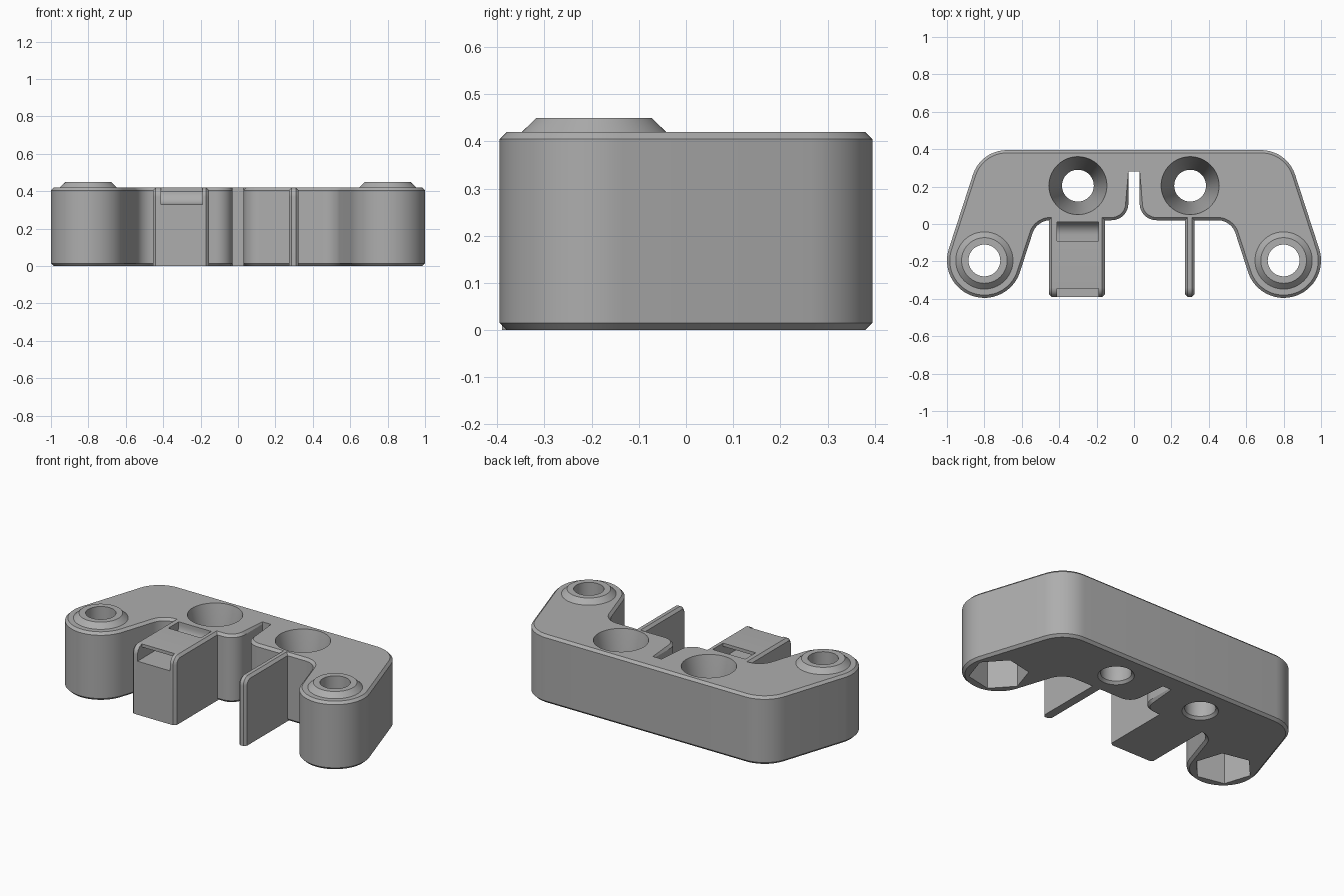
import bpy, bmesh
from math import sin, cos, tan, pi, radians
from mathutils import Vector, Matrix

cube = bpy.data.objects.get("Cube")
if cube:
    bpy.data.objects.remove(cube)

grey = bpy.data.materials.new("plain grey")
grey.use_nodes = True
grey.diffuse_color = (0.42, 0.42, 0.42, 1)
grey.node_tree.nodes["Principled BSDF"].inputs["Base Color"].default_value = (0.42, 0.42, 0.42, 1)

TOP, CHAMFER = 0.42, 0.015
LUG, LUG_R, SLANT = Vector((0.8, -0.195)), 0.2, radians(18)


def make(name, bm):
    bmesh.ops.remove_doubles(bm, verts=bm.verts, dist=1e-5)
    bmesh.ops.recalc_face_normals(bm, faces=bm.faces)
    mesh = bpy.data.meshes.new(name)
    bm.to_mesh(mesh)
    bm.free()
    obj = bpy.data.objects.new(name, mesh)
    bpy.context.collection.objects.link(obj)
    mesh.materials.append(grey)
    return obj


def fillet(a, corner, b, r, n=10):
    """Points of an arc that rounds a corner between a and b."""
    a, corner, b = Vector(a), Vector(corner), Vector(b)
    u, v = (a - corner).normalized(), (b - corner).normalized()
    half = u.angle(v) / 2
    start, end = corner + u * r / tan(half), corner + v * r / tan(half)
    centre = corner + (u + v).normalized() * r / sin(half)
    s, e = start - centre, end - centre
    sweep = s.angle_signed(e)
    return [centre + Matrix.Rotation(-sweep * i / n, 2) @ s for i in range(n + 1)]


def prism(name, points, lo, hi, along_x=False, chamfer=None):
    """Extrude a flat outline along z, or along x for a (y, z) outline."""
    bm = bmesh.new()
    place = (lambda p, h: (h, p[0], p[1])) if along_x else (lambda p, h: (p[0], p[1], h))
    loops = [[bm.verts.new(place(p, h)) for p in points] for h in (lo, hi)]
    for loop in loops:
        bm.faces.new(loop)
    n = len(points)
    for i in range(n):
        j = (i + 1) % n
        bm.faces.new((loops[0][i], loops[0][j], loops[1][j], loops[1][i]))
    if chamfer:
        axis = 0 if along_x else 2
        edges = [e for e in bm.edges
                 if abs(e.verts[0].co[axis] - e.verts[1].co[axis]) < 1e-4 and chamfer(e)]
        bmesh.ops.recalc_face_normals(bm, faces=bm.faces)
        bmesh.ops.bevel(bm, geom=edges, offset=CHAMFER, segments=1, affect='EDGES')
    return make(name, bm)


def lathe(name, profile, x, y, sides=64, turn=0.0):
    """Revolve a closed (radius, z) profile about a vertical axis."""
    bm = bmesh.new()
    rings = [[bm.verts.new((x + r * cos(turn + 2 * pi * i / sides),
                            y + r * sin(turn + 2 * pi * i / sides), z))
              for r, z in profile] for i in range(sides)]
    m = len(profile)
    for i in range(sides):
        a, b = rings[i], rings[(i + 1) % sides]
        for k in range(m):
            l = (k + 1) % m
            if profile[k][0] > 0 or profile[l][0] > 0:
                bm.faces.new((a[k], b[k], b[l], a[l]))
    return make(name, bm)


def cut(target, cutters):
    for c in cutters:
        mod = target.modifiers.new(c.name, 'BOOLEAN')
        mod.operation, mod.solver, mod.object = 'DIFFERENCE', 'EXACT', c
        c.hide_render = True
        c.hide_set(True)


# Right half of the bracket outline, from the back centre round to the slot
FRONT, BACK, SLOT = 0.02, 0.395, 0.03
normal, along = Vector((cos(SLANT), sin(SLANT))), Vector((-sin(SLANT), cos(SLANT)))
outer, inner = LUG + normal * LUG_R, LUG - normal * LUG_R
back_corner = outer + along * (BACK - outer.y) / along.y
inner_corner = inner + along * (FRONT - inner.y) / along.y
half = fillet((0, BACK), back_corner, outer, 0.19)
half += [LUG + LUG_R * Vector((cos(SLANT - pi * i / 32), sin(SLANT - pi * i / 32)))
         for i in range(33)]
half += fillet(inner, inner_corner, (0.1, FRONT), 0.1)
half += fillet((0.4, FRONT), (SLOT, FRONT), (SLOT, 0.28), 0.09)
half.append(Vector((SLOT, 0.28)))
outline = half + [Vector((-p.x, p.y)) for p in reversed(half)]
body = prism("bracket_body", outline, 0, TOP,
             chamfer=lambda e: not all(abs(v.co.y - 0.28) < 1e-4 for v in e.verts))

# Lug bosses, nut pockets and screw holes, on both sides
cutters, solids = [], [body]
for side, label in ((1, "left"), (-1, "right")):
    x, y = side * LUG.x, LUG.y
    solids.append(lathe(label + "_boss", [(0.085, TOP), (0.153, TOP), (0.122, 0.45),
                                          (0.085, 0.45)], x, y))
    cutters.append(lathe(label + "_lug_hole_cutter",
                         [(0, 0.1), (0.085, 0.1), (0.085, 0.5), (0, 0.5)], x, y))
    cutters.append(lathe(label + "_nut_pocket_cutter",
                         [(0, -0.1), (0.165, -0.1), (0.165, 0.2), (0, 0.2)],
                         x, y, sides=6, turn=side * radians(12)))
    cutters.append(lathe(label + "_screw_hole_cutter",
                         [(0, -0.02), (0.12, -0.02), (0.085, 0.015), (0.085, 0.08),
                          (0.155, TOP), (0.155, 0.5), (0, 0.5)], side * 0.3, 0.205))
cut(body, cutters)

# Forward arms: a wide block and a thin wall
REAR, NOSE = 0.04, -0.39
arm = [Vector((REAR, 0)), Vector((NOSE, 0))]
arm += fillet((NOSE, 0), (NOSE, TOP), (REAR, TOP), 0.05, 8) + [Vector((REAR, TOP))]


def exposed(e):
    return not (all(v.co.z < 1e-4 for v in e.verts)
                or all(v.co.y > REAR - 1e-4 for v in e.verts))


block = prism("tie_block", arm, -0.455, -0.155, True, exposed)
wall = prism("thin_wall", arm, 0.272, 0.324, True, exposed)
solids += [block, wall]

# Strap channel running from the nose of the block up through its top
channel = [(-0.5, 0.33), (-0.1, 0.33)]
channel += fillet((-0.1, 0.33), (0.012, 0.33), (0.012, 0.5), 0.07, 8)
channel += [(0.012, 0.5), (-0.09, 0.5), (-0.09, 0.4), (-0.345, 0.4), (-0.345, 0.5), (-0.5, 0.5)]
cut(block, [prism("channel_cutter", channel, -0.413, -0.19, True)])

# Apply the cuts and smooth the round surfaces
for obj in solids:
    bpy.ops.object.select_all(action='DESELECT')
    obj.select_set(True)
    bpy.context.view_layer.objects.active = obj
    for mod in list(obj.modifiers):
        bpy.ops.object.modifier_apply(modifier=mod.name)
    bpy.ops.object.shade_smooth_by_angle(angle=radians(25))
for c in [o for o in bpy.data.objects if o.name.endswith("_cutter")]:
    bpy.data.objects.remove(c)
